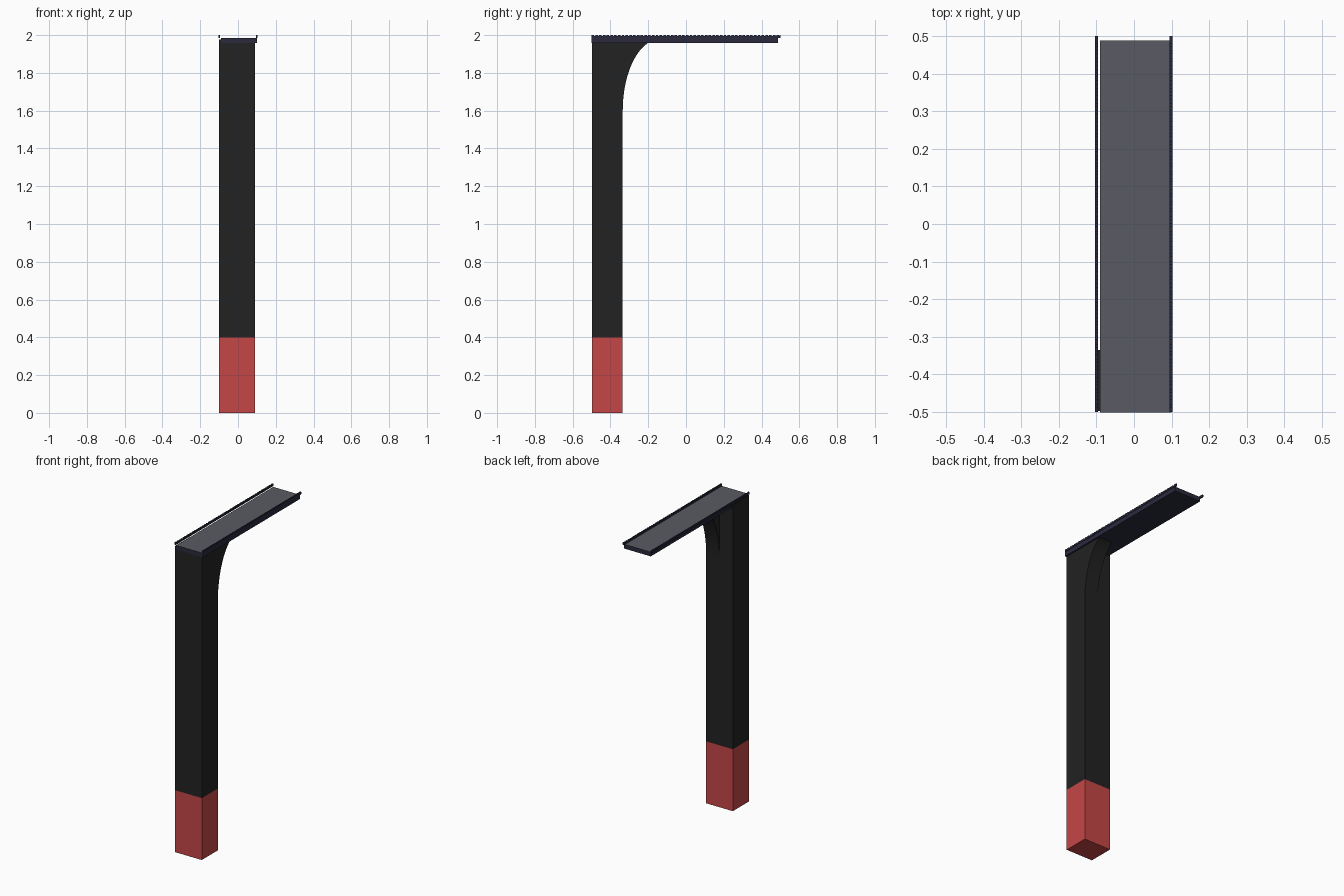
import bpy, bmesh, math

if "Cube" in bpy.data.objects:
    bpy.data.objects.remove(bpy.data.objects["Cube"])


def material(name, rgb):
    m = bpy.data.materials.new(name)
    m.diffuse_color = (*rgb, 1.0)
    m.use_nodes = True
    m.node_tree.nodes["Principled BSDF"].inputs["Base Color"].default_value = m.diffuse_color
    return m


BLACK = material("black", (0.016, 0.016, 0.016))
RED = material("red", (0.56, 0.062, 0.062))
NAVY = material("dark navy", (0.023, 0.023, 0.048))
GREY = material("slate grey", (0.10, 0.105, 0.125))


def add_box(bm, lo, hi):
    """Append an axis-aligned box; returns its faces."""
    verts = bmesh.ops.create_cube(bm, size=1.0)["verts"]
    for v in verts:
        for i in range(3):
            v.co[i] = hi[i] if v.co[i] > 0 else lo[i]
    return {f for v in verts for f in v.link_faces}


def finish(bm, name, *mats):
    bmesh.ops.recalc_face_normals(bm, faces=bm.faces)
    mesh = bpy.data.meshes.new(name)
    bm.to_mesh(mesh)
    bm.free()
    for m in mats:
        mesh.materials.append(m)
    ob = bpy.data.objects.new(name, mesh)
    bpy.context.collection.objects.link(ob)
    return ob


def box(name, lo, hi, mat):
    bm = bmesh.new()
    add_box(bm, lo, hi)
    return finish(bm, name, mat)


# Column: red foot and black shaft
box("column_foot", (-0.1, -0.498, 0), (0.09, -0.335, 0.4), RED)
box("column_shaft", (-0.1, -0.498, 0.4), (0.09, -0.335, 1.978), BLACK)

# Curved bracket under the deck, covering half the column width
STEPS, Z0, A, B = 14, 1.6, 0.2, 0.38
t_end = math.asin((1.96 - Z0) / B)
profile = [(-0.335 + A * (1 - math.cos(t_end * i / STEPS)),
            Z0 + B * math.sin(t_end * i / STEPS)) for i in range(STEPS + 1)]
profile.append((-0.335, 1.96))
bm = bmesh.new()
face = bm.faces.new([bm.verts.new((-0.005, y, z)) for y, z in profile])
side = bmesh.ops.extrude_face_region(bm, geom=[face])["geom"]
bmesh.ops.translate(bm, vec=(0.095, 0, 0),
                    verts=[g for g in side if isinstance(g, bmesh.types.BMVert)])
finish(bm, "curved_bracket", BLACK)

# Deck: navy slab with a grey top face
bm = bmesh.new()
add_box(bm, (-0.09, -0.501, 1.957), (0.1, 0.488, 1.985))
bm.normal_update()
for f in bm.faces:
    f.material_index = 1 if f.normal.z > 0.9 else 0
finish(bm, "deck", NAVY, GREY)

# Thin toothed rails along both long edges
for name, x in (("left_rail", -0.1), ("right_rail", 0.098)):
    bm = bmesh.new()
    add_box(bm, (x - 0.004, -0.498, 1.985), (x + 0.004, 0.498, 1.994))
    for i in range(50):
        y = -0.5 + i * 0.02
        add_box(bm, (x - 0.004, y, 1.986), (x + 0.004, y + 0.013, 2.0))
    add_box(bm, (x - 0.004, 0.494, 1.986), (x + 0.004, 0.5, 2.0))
    finish(bm, name, NAVY)
